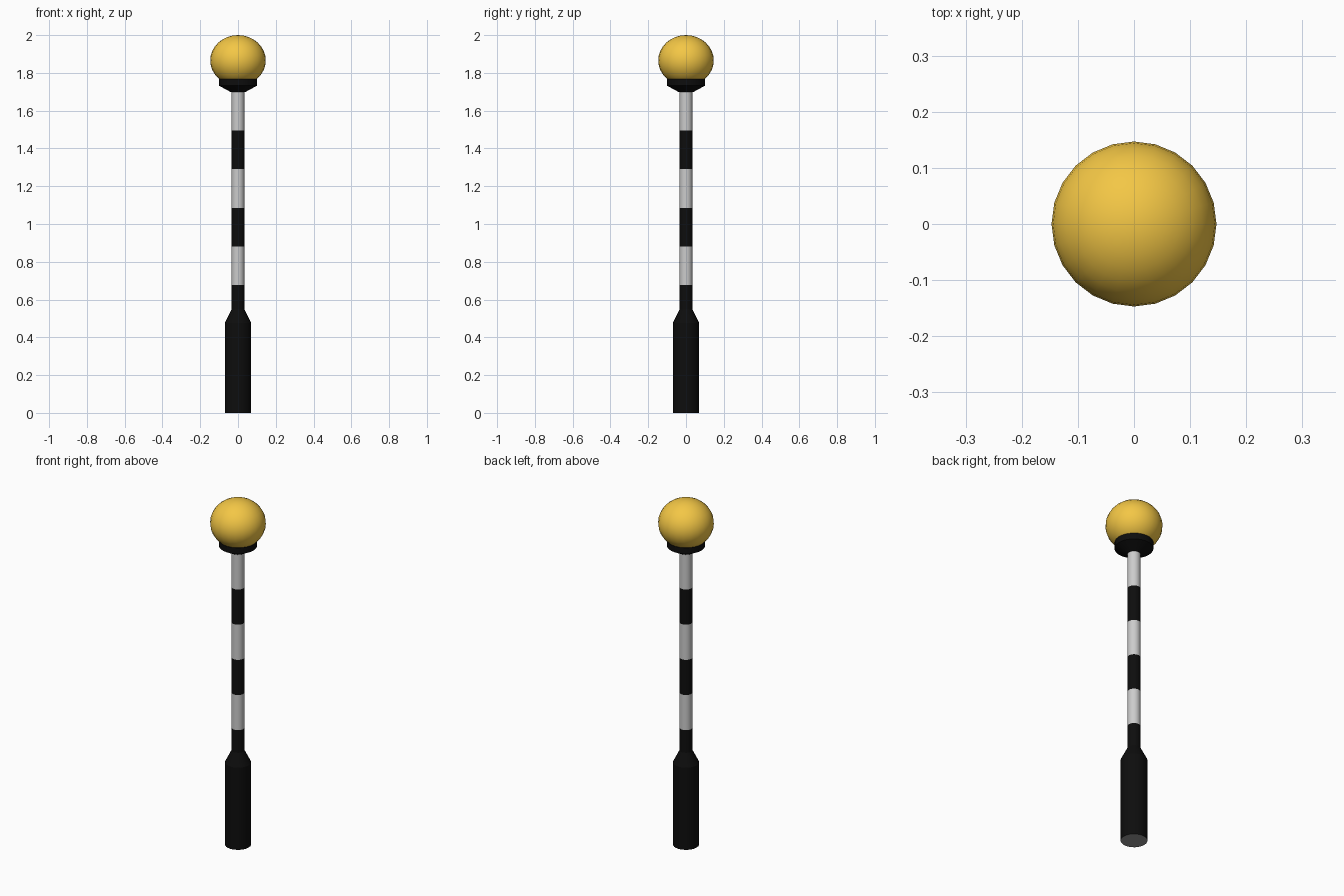
import bpy, bmesh, math

if "Cube" in bpy.data.objects:
    bpy.data.objects.remove(bpy.data.objects["Cube"])

SIDES = 24


def material(name, rgb):
    m = bpy.data.materials.new(name)
    m.diffuse_color = (*rgb, 1)
    m.use_nodes = True
    m.node_tree.nodes["Principled BSDF"].inputs["Base Color"].default_value = m.diffuse_color
    return m


black = material("black_paint", (0.004, 0.004, 0.004))
white = material("white_paint", (0.8, 0.8, 0.8))
amber = material("amber_glass", (0.9, 0.57, 0.06))
underside = material("underside_grey", (0.3, 0.3, 0.3))


def smooth(obj):
    bpy.ops.object.select_all(action='DESELECT')
    obj.select_set(True)
    bpy.context.view_layer.objects.active = obj
    bpy.ops.object.shade_smooth_by_angle(angle=math.radians(20))


def lathe(name, profile, mats, cap_bottom=True, cap_top=True):
    """Turn (radius, z) points around the z axis."""
    bm = bmesh.new()
    rings = [[bm.verts.new((r * math.cos(math.tau * i / SIDES),
                            r * math.sin(math.tau * i / SIDES), z))
              for i in range(SIDES)] for r, z in profile]
    for lo, hi in zip(rings, rings[1:]):
        for i in range(SIDES):
            j = (i + 1) % SIDES
            bm.faces.new((lo[i], lo[j], hi[j], hi[i]))
    if cap_bottom:
        bm.faces.new(rings[0][::-1]).material_index = len(mats) - 1
    if cap_top:
        bm.faces.new(rings[-1])
    mesh = bpy.data.meshes.new(name)
    bm.to_mesh(mesh)
    bm.free()
    for m in mats:
        mesh.materials.append(m)
    obj = bpy.data.objects.new(name, mesh)
    bpy.context.collection.objects.link(obj)
    smooth(obj)
    return obj


# Wide black base with tapered shoulder
lathe("base", [(0.069, 0), (0.069, 0.477), (0.034, 0.547)],
      [black, underside], cap_top=False)

# Alternating black and white pole bands
BAND, START = 0.204, 0.474
for k in range(6):
    z = START + k * BAND
    lathe(f"pole_band_{k + 1}", [(0.034, z), (0.034, z + BAND)],
          [white if k % 2 else black], cap_bottom=False, cap_top=False)

# Black cup holding the globe
lathe("globe_collar", [(0.038, 1.698), (0.1, 1.732), (0.1, 1.767)], [black])

# Slightly flattened amber globe
bm = bmesh.new()
bmesh.ops.create_uvsphere(bm, u_segments=SIDES, v_segments=16, radius=1)
bmesh.ops.scale(bm, vec=(0.147, 0.147, 0.134), verts=bm.verts)
bmesh.ops.translate(bm, vec=(0, 0, 1.866), verts=bm.verts)
mesh = bpy.data.meshes.new("globe")
bm.to_mesh(mesh)
bm.free()
mesh.materials.append(amber)
globe = bpy.data.objects.new("globe", mesh)
bpy.context.collection.objects.link(globe)
smooth(globe)
